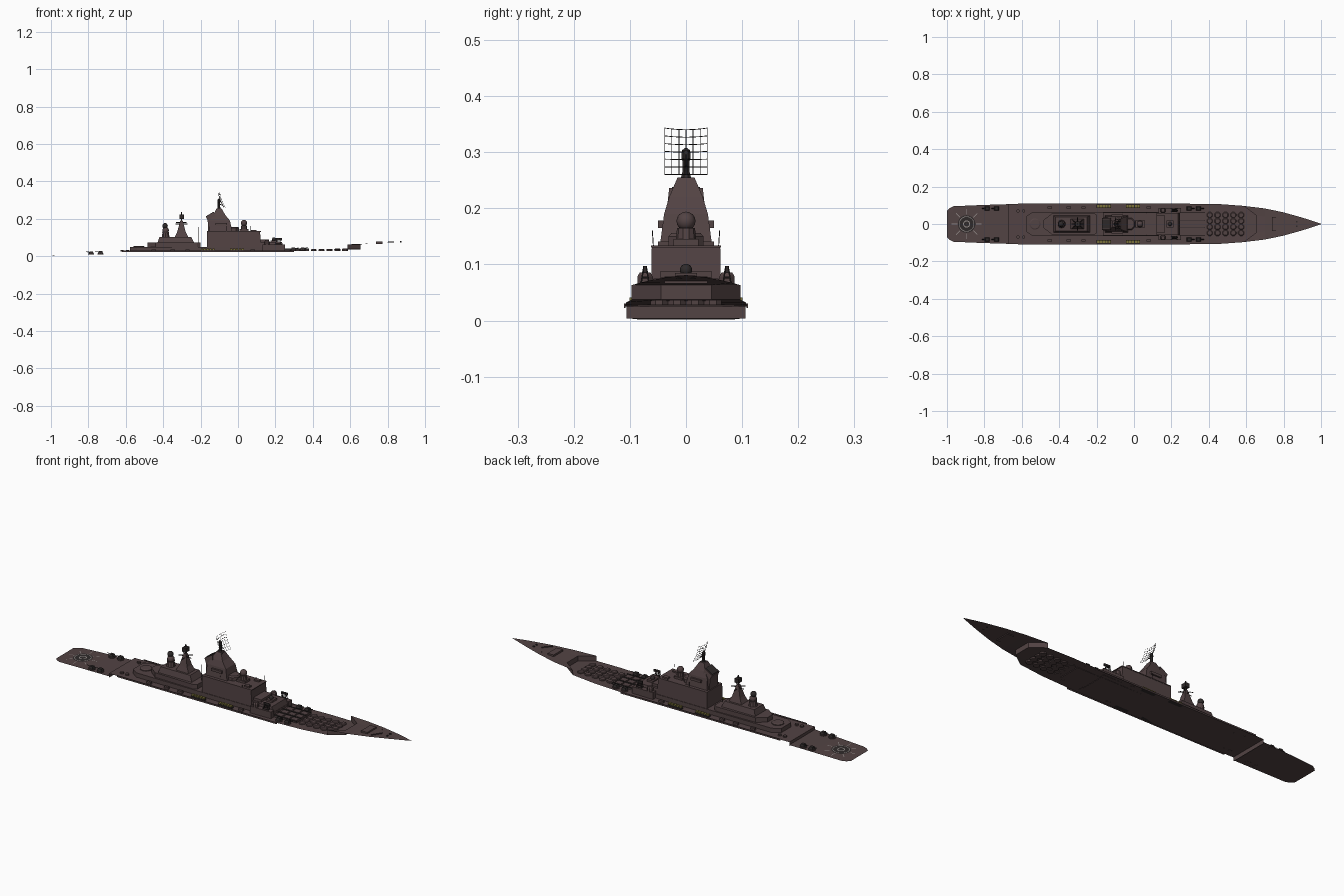
import bpy, bmesh, math
from mathutils import Vector

if "Cube" in bpy.data.objects:
    bpy.data.objects.remove(bpy.data.objects["Cube"])

def mat(name, c):
    m = bpy.data.materials.new(name)
    m.diffuse_color = (*c, 1)
    m.use_nodes = True
    m.node_tree.nodes["Principled BSDF"].inputs["Base Color"].default_value = m.diffuse_color
    return m

HULL = mat("brown_grey", (0.085, 0.056, 0.057))
DARK = mat("dark_metal", (0.028, 0.023, 0.023))
OLIVE = mat("olive_yellow", (0.20, 0.17, 0.04))
PALE = mat("pale_marking", (0.30, 0.27, 0.26))

def obj(name, verts, faces, m=HULL, fix=True):
    me = bpy.data.meshes.new(name)
    me.from_pydata(verts, [], faces)
    if fix:
        bm = bmesh.new(); bm.from_mesh(me)
        bmesh.ops.recalc_face_normals(bm, faces=bm.faces)
        bm.to_mesh(me); bm.free()
    me.materials.append(m)
    o = bpy.data.objects.new(name, me)
    bpy.context.collection.objects.link(o)
    return o

def loft(name, rings, m=HULL):
    """Closed solid through equal-length point rings."""
    n = len(rings[0])
    v = [p for r in rings for p in r]
    f = [(k*n+i, k*n+(i+1) % n, (k+1)*n+(i+1) % n, (k+1)*n+i)
         for k in range(len(rings)-1) for i in range(n)]
    f += [tuple(range(n))[::-1], tuple(range(len(v)-n, len(v)))]
    return obj(name, v, f, m)

def stack(name, levels, m=HULL, y=0):
    """Rectangular sections: (z, x0, x1, half_width)."""
    return loft(name, [[(a, y-h, z), (b, y-h, z), (b, y+h, z), (a, y+h, z)] for z, a, b, h in levels], m)

def box(name, x0, x1, h, z0, z1, m=HULL, y=0):
    return stack(name, [(z0, x0, x1, h), (z1, x0, x1, h)], m, y)

def turned(name, x, y, prof, n=12, m=HULL):
    """Turned solid: profile of (radius, z)."""
    return loft(name, [[(x+r*math.cos(2*math.pi*(i+.5)/n), y+r*math.sin(2*math.pi*(i+.5)/n), z)
                        for i in range(n)] for r, z in prof], m)

def ball(name, x, y, z, r, m=HULL):
    o = turned(name, x, y, [(max(.0005, r*math.sin(a)), z-r*math.cos(a))
                            for a in [math.pi*k/8 for k in range(9)]], 14, m)
    for p in o.data.polygons:
        p.use_smooth = len(p.vertices) == 4
    return o

def wires(name, paths, r=.0008, m=DARK):
    cu = bpy.data.curves.new(name, 'CURVE')
    cu.dimensions = '3D'; cu.bevel_depth = r; cu.bevel_resolution = 0
    for p in paths:
        s = cu.splines.new('POLY'); s.points.add(len(p)-1)
        for q, c in zip(s.points, p):
            q.co = (*c, 1)
    cu.materials.append(m)
    o = bpy.data.objects.new(name, cu)
    bpy.context.collection.objects.link(o)
    return o

def sheet(name, rows, m=HULL):
    """Open deck sheet; row = (edge_x, edge_y, inner_x, inner_y, z)."""
    v = [p for a, h, b, i, z in rows for p in [(a, -h, z), (b, -i, z), (b, i, z), (a, h, z)]]
    f = [(k*4+j, k*4+4+j, k*4+5+j, k*4+1+j) for k in range(len(rows)-1) for j in range(3)]
    return obj(name, v, f, m, False)

# decks: low stern, long main deck, raised bow, with walls at the steps
sheet("stern_deck", [(-.985, .085, -1, .07, .002), (-.965, .095, -.965, .06, .003),
                     (-.8, .102, -.8, .05, .008), (-.67, .106, -.67, .05, .011)])
sheet("main_deck", [(-.67, .106, -.67, .05, .026), (-.5, .108, -.5, .05, .025), (0, .108, 0, .05, .025),
                    (.3, .108, .3, .05, .028), (.45, .107, .45, .045, .032), (.585, .097, .655, .045, .037)])
sheet("bow_deck", [(.585, .097, .655, .045, .063), (.7, .083, .7, .04, .067), (.8, .062, .8, .03, .072),
                   (.9, .034, .9, .015, .077), (.95, .018, .95, .008, .079), (1, .001, 1, .0005, .081)])
w = [(.585, -.097), (.655, -.045), (.655, .045), (.585, .097)]
obj("bow_step", [(x, y, .037) for x, y in w] + [(x, y, .063) for x, y in w],
    [(i+1, i, i+4, i+5) for i in range(3)], HULL, False)
obj("stern_step", [(-.67, -.106, .004), (-.67, .106, .004), (-.67, .106, .026), (-.67, -.106, .026)],
    [(0, 3, 2, 1)], HULL, False)

# bow fittings
box("bow_hatch", .737, .772, .038, .066, .078)
for s in (1, -1):
    obj("breakwater", [(.80, s*.045, .072), (.835, 0, .074), (.835, 0, .079), (.80, s*.045, .077)], [(0, 1, 2, 3)])
    turned("capstan", .87, s*.012, [(.005, .074), (.005, .080)], 8, DARK)

# missile hatches on the fore deck
for i in range(5):
    for y in (-.048, -.016, .016, .048):
        x = .405+i*.042
        turned("missile_hatch", x, y, [(.017, .028), (.017, .034+i*.0012), (.013, .037+i*.0012)], 8)
box("launcher_bed", .245, .38, .06, .027, .036)
for y in (-.06, -.02, .02, .06):
    box("bed_rail", .245, .38, .0015, .034, .040, DARK, y)
for i in range(3):
    for y in (-.04, 0, .04):
        box("launcher_lid", .255+i*.042, .29+i*.042, .014, .034, .039, HULL, y)

# long lower deckhouse and aft superstructure
oct_aft = [(-.485, -.02), (-.44, -.055), (-.22, -.06), (-.2, -.05), (-.2, .05), (-.22, .06), (-.44, .055), (-.485, .02)]
loft("lower_deckhouse", [[(x, y, z) for x, y in
     [(-.578, -.04), (-.54, -.065), (.245, -.065), (.245, .065), (-.54, .065), (-.578, .04)]] for z in (.025, .048)])
loft("aft_deckhouse", [[(x, y, z) for x, y in oct_aft] for z in (.048, .072)])
stack("aft_upper_house", [(.072, -.43, -.235, .045), (.102, -.42, -.25, .038)])
turned("aft_round_launcher", -.53, 0, [(.03, .046), (.03, .052), (.024, .055)], 16)
stack("aft_mast", [(.10, -.34, -.265, .028), (.13, -.325, -.28, .02), (.19, -.308, -.296, .007)])
turned("aft_mast_pole", -.302, 0, [(.004, .185), (.003, .235)], 6, DARK)
box("aft_radar", -.312, -.290, .014, .200, .222, DARK)
wires("aft_yards", [[(-.335, 0, .172), (-.27, 0, .172)], [(-.302, -.035, .168), (-.302, .035, .168)],
                    [(-.33, -.02, .18), (-.275, .02, .18)], [(-.33, .02, .18), (-.275, -.02, .18)]], .002)
turned("aft_director_base", -.387, 0, [(.022, .10), (.018, .125), (.02, .13)], 10)
ball("aft_director_lower", -.387, 0, .138, .018)
ball("aft_director_upper", -.390, 0, .162, .015, DARK)
wires("centre_pole", [[(-.21, 0, .04), (-.21, 0, .155)]], .002)

# main superstructure, tower mast and funnel
stack("main_block", [(.025, -.165, .125, .063), (.13, -.165, .118, .061)])
box("roof_plate", -.165, .122, .0625, .13, .134)
stack("tower_mast", [(.13, -.155, -.03, .047), (.19, -.15, -.043, .039), (.22, -.132, -.068, .030), (.255, -.115, -.088, .015)])
loft("funnel", [[(a, -h, z1), (b, -h, z2), (b, h, z2), (a, h, z1)] for a, b, h, z1, z2 in
     [(-.16, -.12, .036, .13, .13), (-.162, -.12, .034, .19, .20), (-.172, -.128, .03, .21, .236)]])
loft("funnel_mouth", [[(-.17, -.025, .211+d), (-.131, -.025, .2345+d), (-.131, .025, .2345+d), (-.17, .025, .211+d)]
                      for d in (0, .003)], DARK)
turned("mast_top", -.102, 0, [(.011, .25), (.007, .265), (.007, .285), (.009, .29), (.008, .303), (.003, .307)], 8, DARK)
turned("octagon_platform", -.025, 0, [(.034, .134), (.034, .15), (.028, .156)], 8)
box("dome_base", .008, .055, .022, .134, .145)
turned("dome_pedestal", .032, 0, [(.018, .145), (.016, .165)], 10)
ball("main_dome", .032, 0, .177, .017)
for s in (1, -1):
    box("tower_sponson", -.12, -.06, .006, .165, .178, HULL, s*.044)
    box("roof_locker", .07, .1, .01, .134, .141, HULL, s*.04)
    for x in (-.06, .065, .11):
        wires("whip_aerial", [[(x, s*.058, .13), (x, s*.06, .16)]])

# big curved mesh radar on the mast
def grid(u, v):
    return (-.073-.03*v - .008*(1-u*u) + .006*(2*v-1)**2, .038*u, .26+.083*v - .003*(1-u*u)*v)
wires("radar_mesh",
      [[grid(-1+i/3, j/6) for j in range(7)] for i in range(7)] +
      [[grid(-1+i/3, j/6) for i in range(7)] for j in range(7)], .0007)
wires("radar_arm", [[(-.102, 0, .295), grid(0, .5)], [(-.102, 0, .28), grid(0, .15)]], .002)

# forward deckhouse and its weapons
stack("forward_house", [(.045, .118, .245, .062), (.075, .118, .235, .058)])
box("bridge_step", .118, .165, .045, .075, .088)
box("forward_director_base", .175, .21, .02, .073, .085)
ball("forward_director", .192, 0, .09, .011, DARK)
for s in (1, -1):
    box("side_house", .13, .25, .013, .026, .062, HULL, s*.073)
    turned("side_turret", .155, s*.073, [(.015, .06), (.015, .078), (.01, .086)], 8)
    c = (.215, s*.073)
    wires("lattice_pyramid",
          [[(c[0]+a*.016, c[1]+b*.008, .06), (c[0]+a*.006, c[1]+b*.002, .097)] for a in (1, -1) for b in (1, -1)] +
          [[(c[0]+a*k*.016, c[1]+b*k*.008, .06+.037*(1-k)*1.5) for a, b in
            ((1, 1), (1, -1), (-1, -1), (-1, 1), (1, 1))] for k in (.9, .7, .5)], .0015)
    box("pyramid_head", .2, .236, .003, .085, .097, DARK, s*.073)

    # small turrets, fore and aft
    for x, z in ((.295, .028), (.345, .029), (-.785, .008), (-.735, .009)):
        turned("gun_base", x, s*.083, [(.017, z), (.017, z+.006)], 10)
        stack("gun_house", [(z+.006, x-.013, x+.013, .011), (z+.018, x-.008, x+.009, .008)], DARK, s*.083)
        d = 1 if x > 0 else -1
        wires("gun_barrel", [[(x, s*.083, z+.012), (x+d*.028, s*.083, z+.016)]], .0018)

    # boats and olive raft racks along the sides
    for x in (-.162, -.005):
        box("boat_rack", x-.038, x+.038, .009, .025, .034, DARK, s*.094)
        for k in range(5):
            box("olive_raft", x-.037+k*.0155, x-.025+k*.0155, .007, .033, .041, OLIVE, s*.094)
    for x in (-.45, -.35, -.27, .08):
        box("deck_locker", x-.012, x+.012, .006, .025, .036, HULL, s*.088)
    for x in (-.62, -.59):
        turned("deck_vent", x, s*.07, [(.009, .025), (.009, .034)], 8)
    # edge fender strip
    box("edge_strip", -.62, .3, .0015, .022, .030, HULL, s*.109)

# helicopter pad markings
def ring(name, r0, r1, z, m, n=32):
    p = [(-.895+r*math.cos(2*math.pi*i/n), r*math.sin(2*math.pi*i/n), z-.02*(.895-.895)+.0) for r in (r0, r1) for i in range(n)]
    p = [(x, y, z+.028*(x+.895)) for x, y, _ in p]
    obj(name, p, [(i, i+n, (i+1) % n+n, (i+1) % n) for i in range(n)], m, False)
ring("pad_dark", .002, .047, .0072, DARK)
ring("pad_ring_outer", .038, .041, .0078, PALE)
ring("pad_ring_inner", .014, .019, .0078, PALE)
for k in range(8):
    a = k*math.pi/4
    d, e = Vector((math.cos(a), math.sin(a), 0)), Vector((-math.sin(a), math.cos(a), 0))*.0016
    q = [d*.05-e, d*.08-e, d*.08+e, d*.05+e]
    obj("pad_spoke", [(-.895+p.x, p.y, .0075+.028*p.x) for p in q], [(0, 1, 2, 3)], PALE, False)
